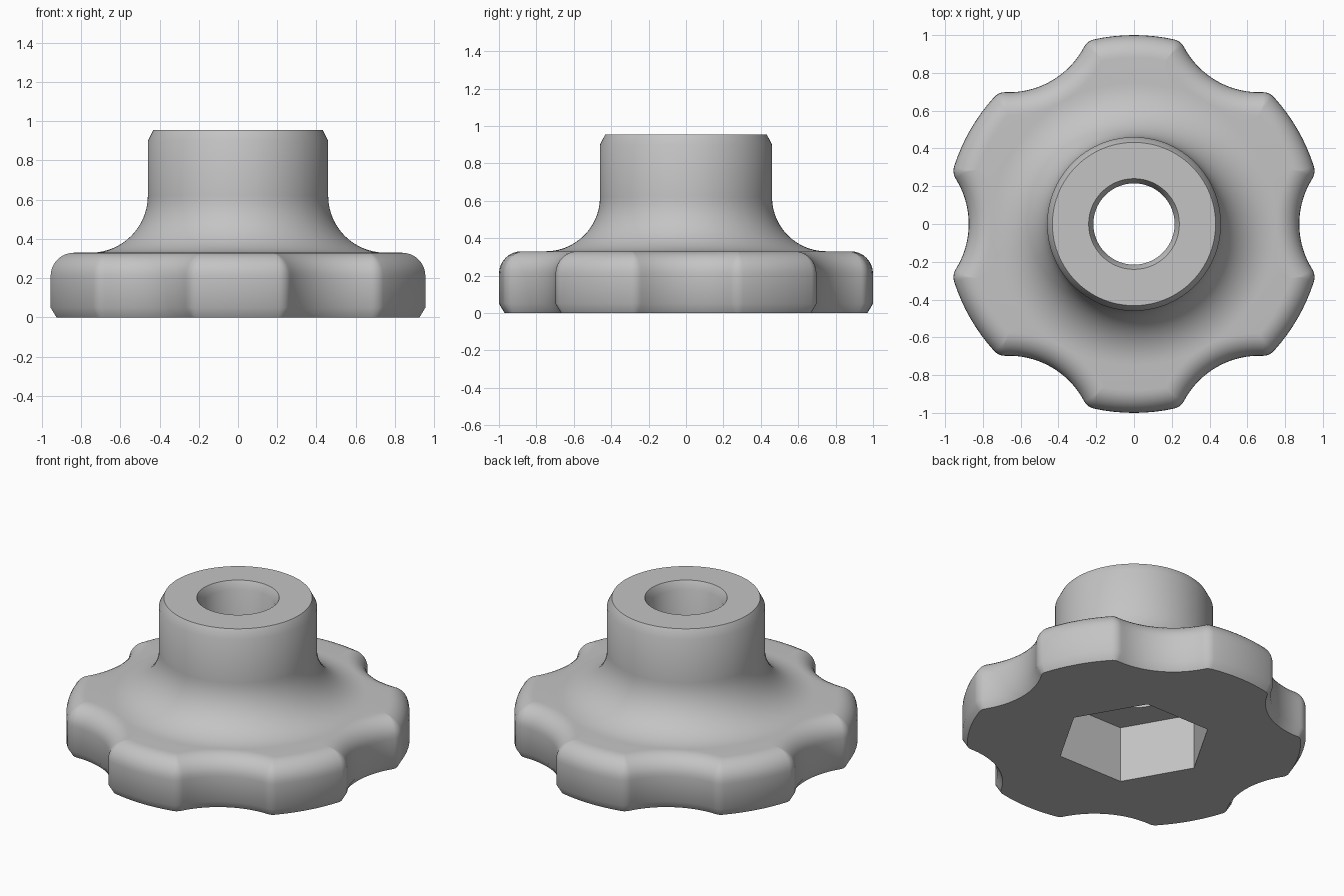
import bpy
import bmesh
from math import sin, cos, acos, atan2, pi, radians, hypot

cube = bpy.data.objects.get("Cube")
if cube:
    bpy.data.objects.remove(cube, do_unlink=True)

# Main sizes
RIM = 1.0            # grip radius
NOTCH_R = 0.45       # finger notch radius
NOTCH_D = 1.325      # finger notch centre distance
CORNER = 0.08        # rounding of the lobe corners
GRIP_TOP = 0.33
ROUND = 0.12         # rounding of the top rim
HUB_R, HUB_TOP = 0.46, 0.955
SWEEP = 0.29         # concave sweep from grip to hub
BORE = 0.215
HEX_R, HEX_DEPTH = 0.456, 0.36


def steps(a, b, n):
    return [a + (b - a) * i / n for i in range(n + 1)]


def outline(inset):
    """Six-lobed grip outline, moved inwards by inset."""
    f = max(CORNER - inset, 0.004)
    rim, notch = RIM - inset, NOTCH_R + inset
    rc, dist = rim - f, notch + f
    a = acos((rc ** 2 + NOTCH_D ** 2 - dist ** 2) / (2 * rc * NOTCH_D))
    cx, cy = rc * cos(a), rc * sin(a)
    phi = atan2(cy, NOTCH_D - cx)
    half = [(NOTCH_D - notch * cos(p), notch * sin(p)) for p in steps(0, phi, 9)]
    half += [(cx + f * cos(t), cy + f * sin(t)) for t in steps(-phi, a, 6)[1:]]
    half += [(rim * cos(t), rim * sin(t)) for t in steps(a, pi / 6, 4)[1:]]
    polar = [(hypot(x, y), atan2(y, x)) for x, y in half]
    sector = polar + [(r, pi / 3 - t) for r, t in polar[-2:0:-1]]
    return [(r * cos(t + k * pi / 3), r * sin(t + k * pi / 3))
            for k in range(6) for r, t in sector]


angles = [atan2(y, x) % (2 * pi) for x, y in outline(0)]


def circle(r):
    return [(r * cos(t), r * sin(t)) for t in angles]


def hexagon(r):
    apothem = r * cos(pi / 6)
    return circle_scaled([apothem / cos(t % (pi / 3) - pi / 6) for t in angles])


def circle_scaled(radii):
    return [(r * cos(t), r * sin(t)) for r, t in zip(radii, angles)]


# Grip: bottom chamfer, side and rounded top rim
rings = [(outline(0.03), 0), (outline(0), 0.05)]
for t in steps(0, pi / 2, 8):
    rings.append((outline(ROUND * (1 - cos(t))), GRIP_TOP - ROUND + ROUND * sin(t)))

# Concave sweep up to the hub, then its chamfered top
for t in steps(0, pi / 2, 14):
    rings.append((circle(HUB_R + SWEEP * (1 - sin(t))), GRIP_TOP + SWEEP * (1 - cos(t))))
rings += [(circle(HUB_R), 0.9), (circle(HUB_R - 0.028), HUB_TOP)]

# Bore with countersink, then the hexagonal nut pocket
rings += [(circle(BORE + 0.025), HUB_TOP), (circle(BORE), HUB_TOP - 0.05),
          (circle(BORE), HEX_DEPTH), (hexagon(HEX_R), HEX_DEPTH), (hexagon(HEX_R), 0)]

# Join every ring to the next, and the last back to the first
bm = bmesh.new()
loops = [[bm.verts.new((x, y, z)) for x, y in pts] for pts, z in rings]
n = len(angles)
for low, high in zip(loops, loops[1:] + loops[:1]):
    for i in range(n):
        j = (i + 1) % n
        bm.faces.new((low[i], low[j], high[j], high[i]))
bmesh.ops.recalc_face_normals(bm, faces=bm.faces)
mesh = bpy.data.meshes.new("star_knob")
bm.to_mesh(mesh)
bm.free()

knob = bpy.data.objects.new("star_knob", mesh)
bpy.context.scene.collection.objects.link(knob)

# Plain grey
grey = bpy.data.materials.new("grey")
grey.use_nodes = True
colour = (0.55, 0.55, 0.55, 1)
grey.diffuse_color = colour
for node in grey.node_tree.nodes:
    if node.type == 'BSDF_PRINCIPLED':
        node.inputs["Base Color"].default_value = colour
mesh.materials.append(grey)

bpy.ops.object.select_all(action='DESELECT')
knob.select_set(True)
bpy.context.view_layer.objects.active = knob
bpy.ops.object.shade_smooth_by_angle(angle=radians(35))
